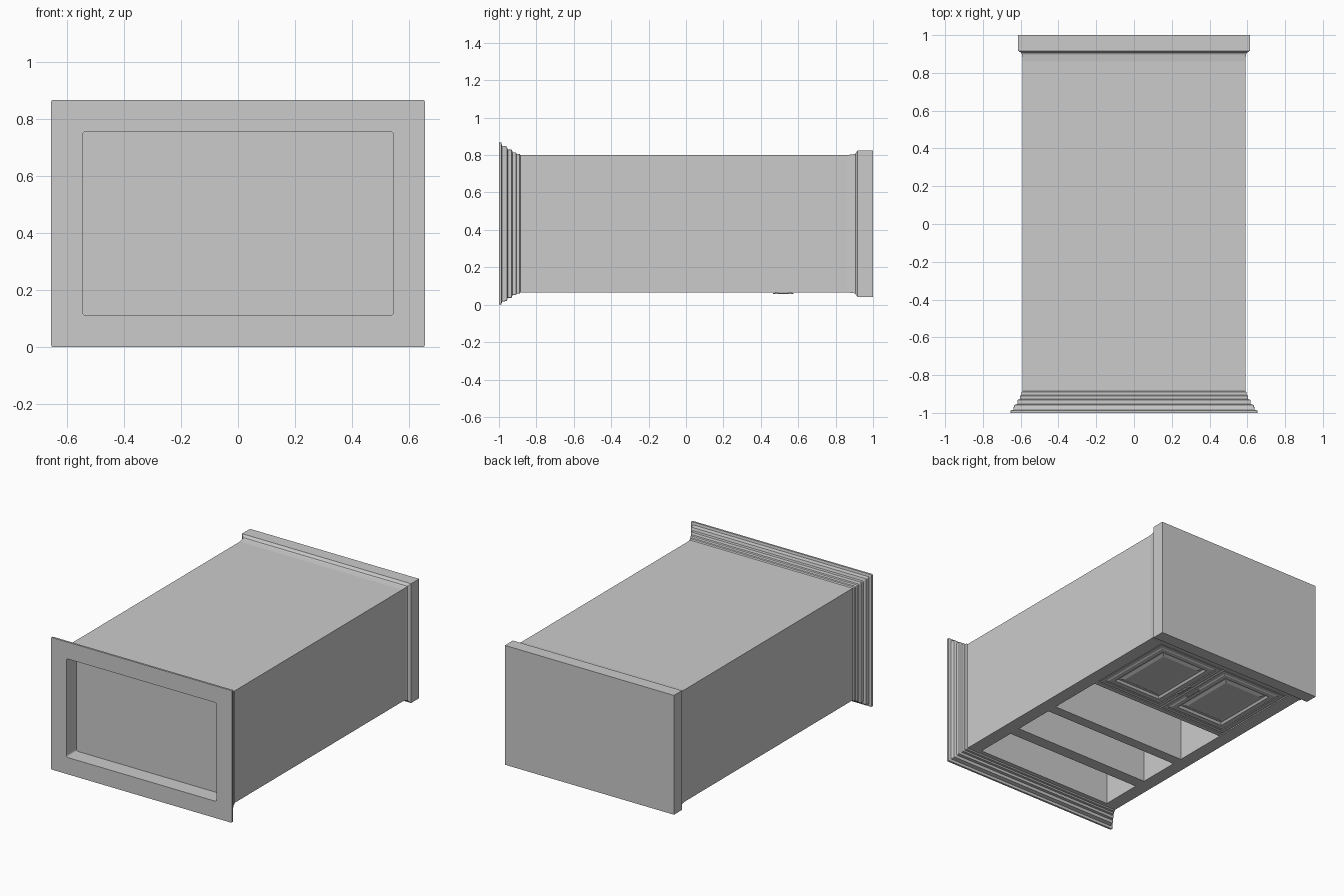
import bpy, bmesh, math

if "Cube" in bpy.data.objects:
    bpy.data.objects.remove(bpy.data.objects["Cube"])

# Cabinet body section: half width and the z range (the case lies on its front)
HX, Z0, Z1 = 0.589, 0.066, 0.800


def finish(name, bm):
    bmesh.ops.remove_doubles(bm, verts=bm.verts, dist=1e-6)
    bmesh.ops.recalc_face_normals(bm, faces=bm.faces)
    me = bpy.data.meshes.new(name)
    bm.to_mesh(me)
    bm.free()
    ob = bpy.data.objects.new(name, me)
    bpy.context.collection.objects.link(ob)
    return ob


def box(name, x0, x1, y0, y1, z0, z1):
    bm = bmesh.new()
    bmesh.ops.create_cube(bm, size=1)
    for v in bm.verts:
        v.co = ((x0 + x1) / 2 + v.co.x * (x1 - x0),
                (y0 + y1) / 2 + v.co.y * (y1 - y0),
                (z0 + z1) / 2 + v.co.z * (z1 - z0))
    return finish(name, bm)


def rounded(a0, a1, b0, b1, r, n=3):
    pts = []
    for k, (ca, cb) in enumerate([(a1 - r, b1 - r), (a0 + r, b1 - r),
                                  (a0 + r, b0 + r), (a1 - r, b0 + r)]):
        if r == 0:
            pts.append((ca, cb))
            continue
        for i in range(n + 1):
            t = math.pi / 2 * (k + i / n)
            pts.append((ca + r * math.cos(t), cb + r * math.sin(t)))
    return pts


def loft(name, rings, place):
    """Skin a stack of (outline points, depth) rings and cap both ends."""
    bm = bmesh.new()
    loops = [[bm.verts.new(place(a, b, d)) for a, b in pts] for pts, d in rings]
    for p, q in zip(loops, loops[1:]):
        for i in range(len(p)):
            j = (i + 1) % len(p)
            bm.faces.new((p[i], p[j], q[j], q[i]))
    bm.faces.new(loops[0])
    bm.faces.new(loops[-1])
    return finish(name, bm)


def case_ring(e, y, r=0):
    return rounded(-HX - e, HX + e, Z0 - e, Z1 + e, r), y


def along_y(a, b, d):
    return (a, d, b)


# Carcass with three open shelf bays and a shallow door recess
body = box("cabinet_body", -HX, HX, -0.89, 0.87, Z0, Z1)
cuts = [(-0.855, -0.58, 0.76), (-0.50, -0.22, 0.76), (-0.15, 0.22, 0.76),
        (0.25, 0.855, 0.09)]
for y0, y1, top in cuts:
    cutter = box("bay_cutter", -0.5, 0.5, y0, y1, -0.1, top)
    cutter.hide_render = True
    mod = body.modifiers.new("bay", 'BOOLEAN')
    mod.operation = 'DIFFERENCE'
    mod.solver = 'EXACT'
    mod.object = cutter
    bpy.context.view_layer.objects.active = body
    bpy.ops.object.modifier_apply(modifier=mod.name)
    bpy.data.objects.remove(cutter)

# Stepped crown moulding with a sunken top
steps = [(0.0, -0.885), (0.007, -0.89), (0.007, -0.905), (0.015, -0.91),
         (0.015, -0.927), (0.029, -0.932), (0.029, -0.953), (0.046, -0.958),
         (0.050, -0.984), (0.066, -0.987), (0.066, -1.0)]
rings = [case_ring(e, y, 0.005) for e, y in steps]
rings += [case_ring(-0.044, -1.0, 0.013), case_ring(-0.044, -0.895, 0.013)]
loft("crown_moulding", rings, along_y)

# Plinth with a sloped shoulder
loft("plinth", [case_ring(e, y) for e, y in
                [(0.0, 0.86), (0.004, 0.895), (0.007, 0.905),
                 (0.024, 0.917), (0.024, 1.0)]], along_y)

# Pair of raised-panel doors with bar pulls
door_profile = [(0.0, 0.092), (0.0, 0.070), (0.004, 0.067), (0.030, 0.067),
                (0.034, 0.071), (0.040, 0.067), (0.072, 0.067),
                (0.082, 0.080), (0.094, 0.080), (0.112, 0.071)]
for s, side in ((-1, "left"), (1, "right")):
    rings = [(rounded(0.004 + i, 0.496 - i, 0.254 + i, 0.851 - i, 0), z)
             for i, z in door_profile]
    loft(side + "_door", rings, lambda a, b, d: (s * a, b, d))
    x = s * 0.034
    box(side + "_pull_bar", x - 0.006, x + 0.006, 0.465, 0.575, 0.058, 0.063)
    for y in (0.485, 0.555):
        box(side + "_pull_post", x - 0.010, x + 0.010, y - 0.008, y + 0.008, 0.0625, 0.072)
